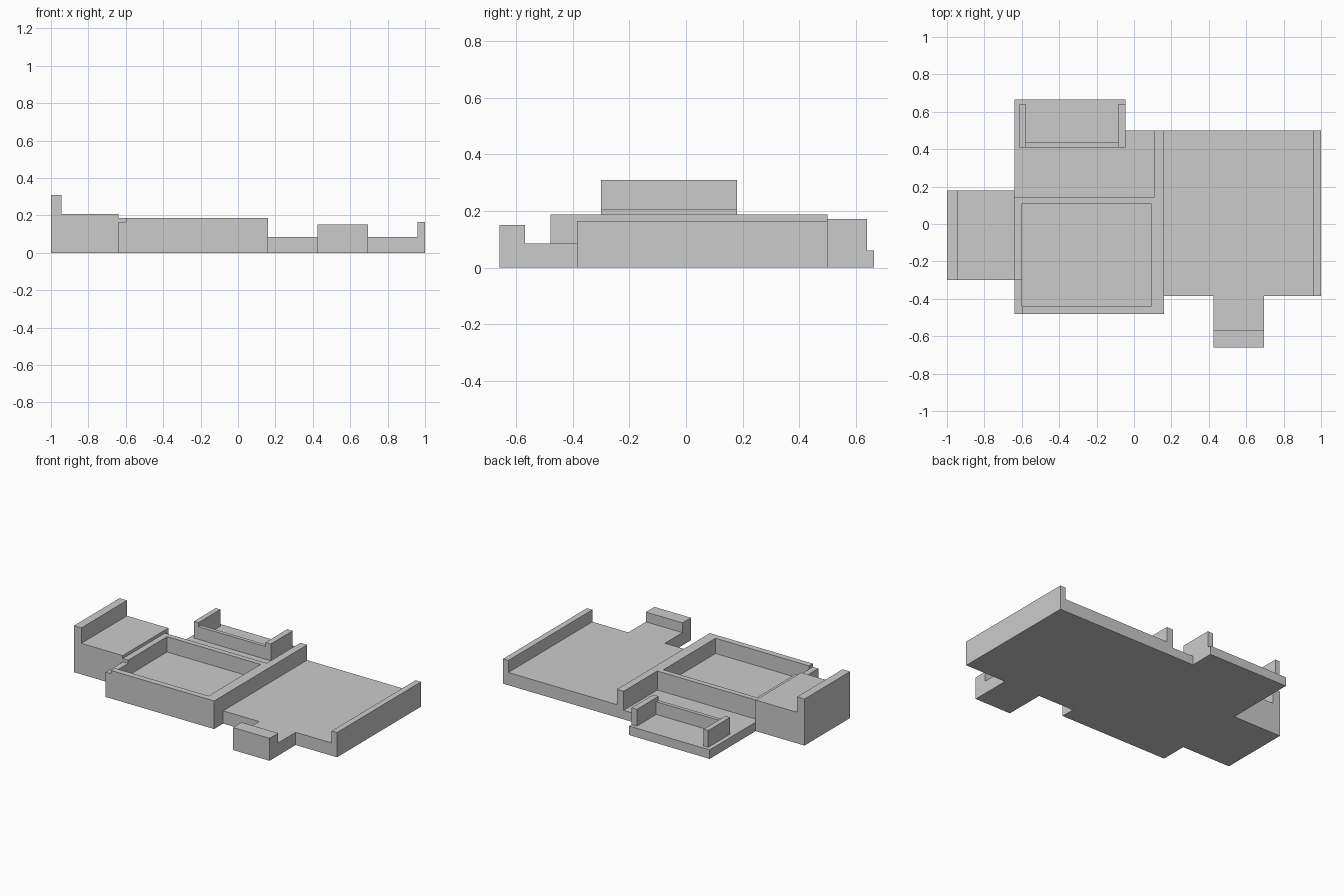
import bpy, bmesh
from mathutils import Vector

cube = bpy.data.objects.get("Cube")
if cube:
    bpy.data.objects.remove(cube, do_unlink=True)

grey = bpy.data.materials.new("plain_grey")
grey.use_nodes = True
colour = (0.6, 0.6, 0.6, 1)
grey.diffuse_color = colour
grey.node_tree.nodes["Principled BSDF"].inputs["Base Color"].default_value = colour


def extrude(name, outline, axis, start, end):
    """Extrude a closed outline along one axis; its points use the other two axes."""
    bm = bmesh.new()
    verts = []
    for point in outline:
        co = list(point)
        co.insert(axis, start)
        verts.append(bm.verts.new(co))
    face = bm.faces.new(verts)
    result = bmesh.ops.extrude_face_region(bm, geom=[face], use_keep_orig=True)
    move = Vector((0, 0, 0))
    move[axis] = end - start
    moved = [g for g in result["geom"] if isinstance(g, bmesh.types.BMVert)]
    bmesh.ops.translate(bm, verts=moved, vec=move)
    bmesh.ops.recalc_face_normals(bm, faces=bm.faces)
    mesh = bpy.data.meshes.new(name)
    bm.to_mesh(mesh)
    bm.free()
    mesh.materials.append(grey)
    obj = bpy.data.objects.new(name, mesh)
    bpy.context.collection.objects.link(obj)
    return obj


def box(name, x0, x1, y0, y1, z0, z1):
    return extrude(name, [(x0, y0), (x1, y0), (x1, y1), (x0, y1)], 2, z0, z1)


X, Y, Z = 0, 1, 2
left, right = -0.64, 0.16      # sides of the middle tray
back, front = 0.145, -0.48     # ends of the middle tray
floor, wall_top = 0.085, 0.187
low_floor = 0.06

# Raised side platform with a tall lip
extrude("left_platform", [(-1, 0), (left, 0), (left, 0.207), (-0.945, 0.207),
                          (-0.945, 0.31), (-1, 0.31)], Y, -0.30, 0.18)

# Wide floor with an edge lip
extrude("right_floor", [(right, 0), (1, 0), (1, 0.165), (0.96, 0.165),
                        (0.96, floor), (right, floor)], Y, -0.385, 0.5)

# Front landing with its raised block
extrude("front_landing", [(-0.66, 0), (-0.385, 0), (-0.385, floor), (-0.57, floor),
                          (-0.57, 0.15), (-0.66, 0.15)], X, 0.425, 0.695)

# Middle tray: base, walls that run on to the back, and a lower side wall
extrude("tray_base", [(left, front), (right, front), (right, 0.5), (0.11, 0.5),
                      (0.11, back), (left, back)], Z, 0, floor)
extrude("tray_walls", [(-0.6, front), (right, front), (right, 0.5), (0.11, 0.5),
                       (0.11, back), (left, back), (left, -0.3), (-0.6, -0.3),
                       (-0.6, 0.11), (0.09, 0.11), (0.09, -0.44), (-0.6, -0.44)],
        Z, floor, wall_top)
box("tray_low_wall", left, -0.6, front, -0.3, floor, 0.165)

# Low back floor with a three-sided bay
extrude("back_floor", [(left, back), (0.11, back), (0.11, 0.5), (-0.045, 0.5),
                       (-0.045, 0.665), (left, 0.665)], Z, 0, low_floor)
for name, x0, x1 in (("bay_wall_right", -0.612, -0.578), ("bay_wall_left", -0.085, -0.045)):
    box(name, x0, x1, 0.41, 0.64, low_floor, 0.172)
box("bay_low_wall", -0.578, -0.085, 0.41, 0.435, low_floor, 0.145)
